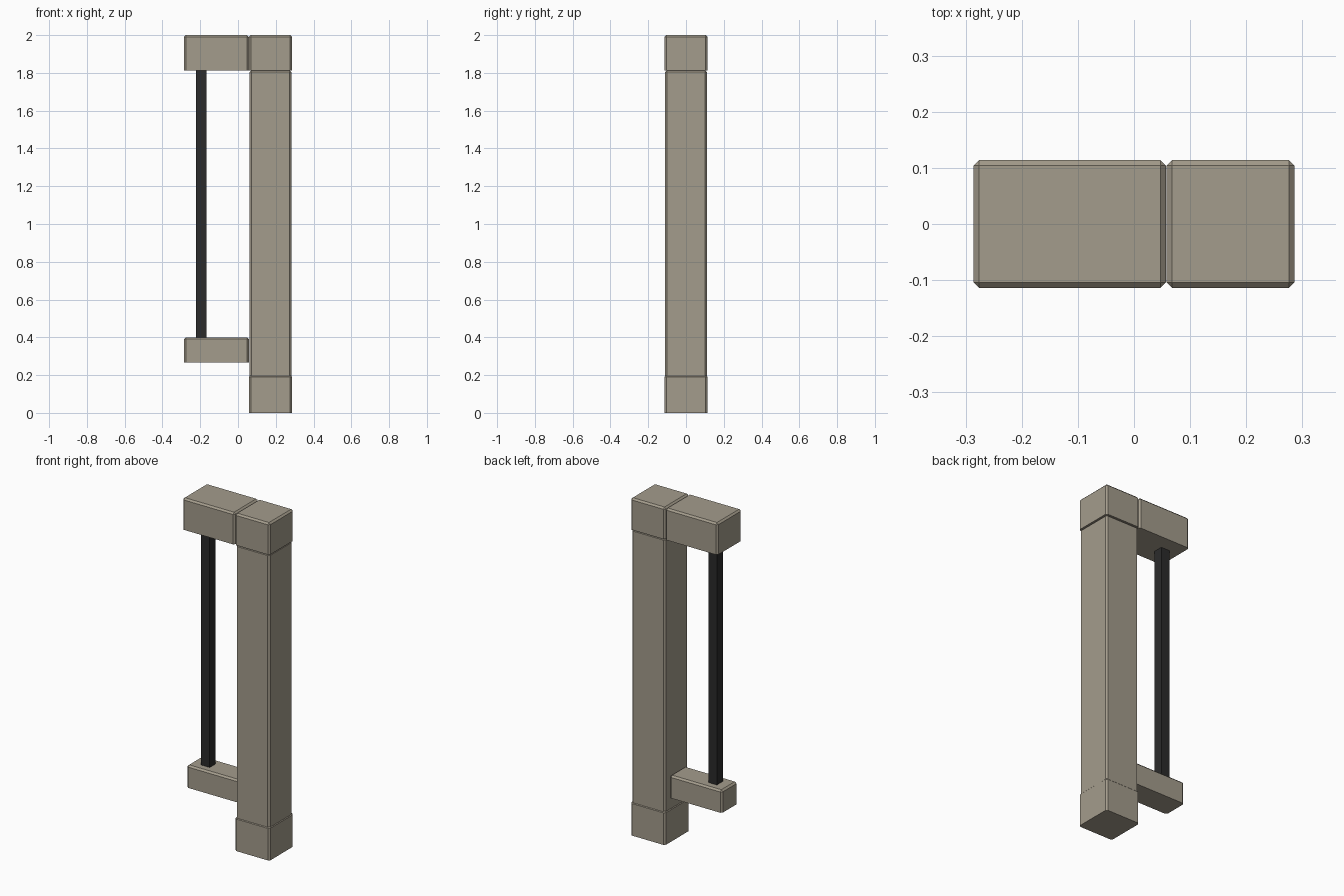
import bpy, bmesh

if "Cube" in bpy.data.objects:
    bpy.data.objects.remove(bpy.data.objects["Cube"])


def flat_material(name, colour):
    mat = bpy.data.materials.new(name)
    mat.diffuse_color = (*colour, 1.0)
    mat.use_nodes = True
    mat.node_tree.nodes["Principled BSDF"].inputs["Base Color"].default_value = mat.diffuse_color
    return mat


stone = flat_material("warm_grey_stone", (0.371, 0.332, 0.262))
black = flat_material("black_metal", (0.024, 0.024, 0.024))


def block(name, x, y, z, mat, bevel=0.0):
    """Box from (min, max) ranges; top and upright edges chamfered, underside left sharp."""
    bm = bmesh.new()
    bmesh.ops.create_cube(bm, size=1.0)
    for v in bm.verts:
        v.co = [r[0] if c < 0 else r[1] for c, r in zip(v.co, (x, y, z))]
    if bevel:
        edges = [e for e in bm.edges if max(v.co.z for v in e.verts) > z[0] + 1e-5]
        bmesh.ops.bevel(bm, geom=edges, offset=bevel, segments=1,
                        profile=0.5, affect='EDGES')
    mesh = bpy.data.meshes.new(name)
    bm.to_mesh(mesh)
    bm.free()
    mesh.materials.append(mat)
    obj = bpy.data.objects.new(name, mesh)
    bpy.context.collection.objects.link(obj)
    return obj


D = 0.114                      # half depth of the column blocks
POST_X = (0.058, 0.286)        # column footprint
ARM_X = (-0.286, 0.057)        # arms reaching left from the column
inset = 0.004

# Column: base block, slightly slimmer shaft, cap block
block("column_base", POST_X, (-D, D), (0.0, 0.20), stone, 0.01)
block("column_shaft", (POST_X[0] + inset, POST_X[1] - inset),
      (-D + inset, D - inset), (0.185, 1.815), stone, 0.01)
block("column_cap", POST_X, (-D, D), (1.813, 2.0), stone, 0.01)

# Arms
block("upper_arm", ARM_X, (-D, D), (1.813, 2.0), stone, 0.01)
block("lower_arm", ARM_X, (-0.073, 0.073), (0.267, 0.40), stone, 0.01)

# Square rod joining the arms
block("rod", (-0.222, -0.166), (-0.028, 0.028), (0.395, 1.818), black)
